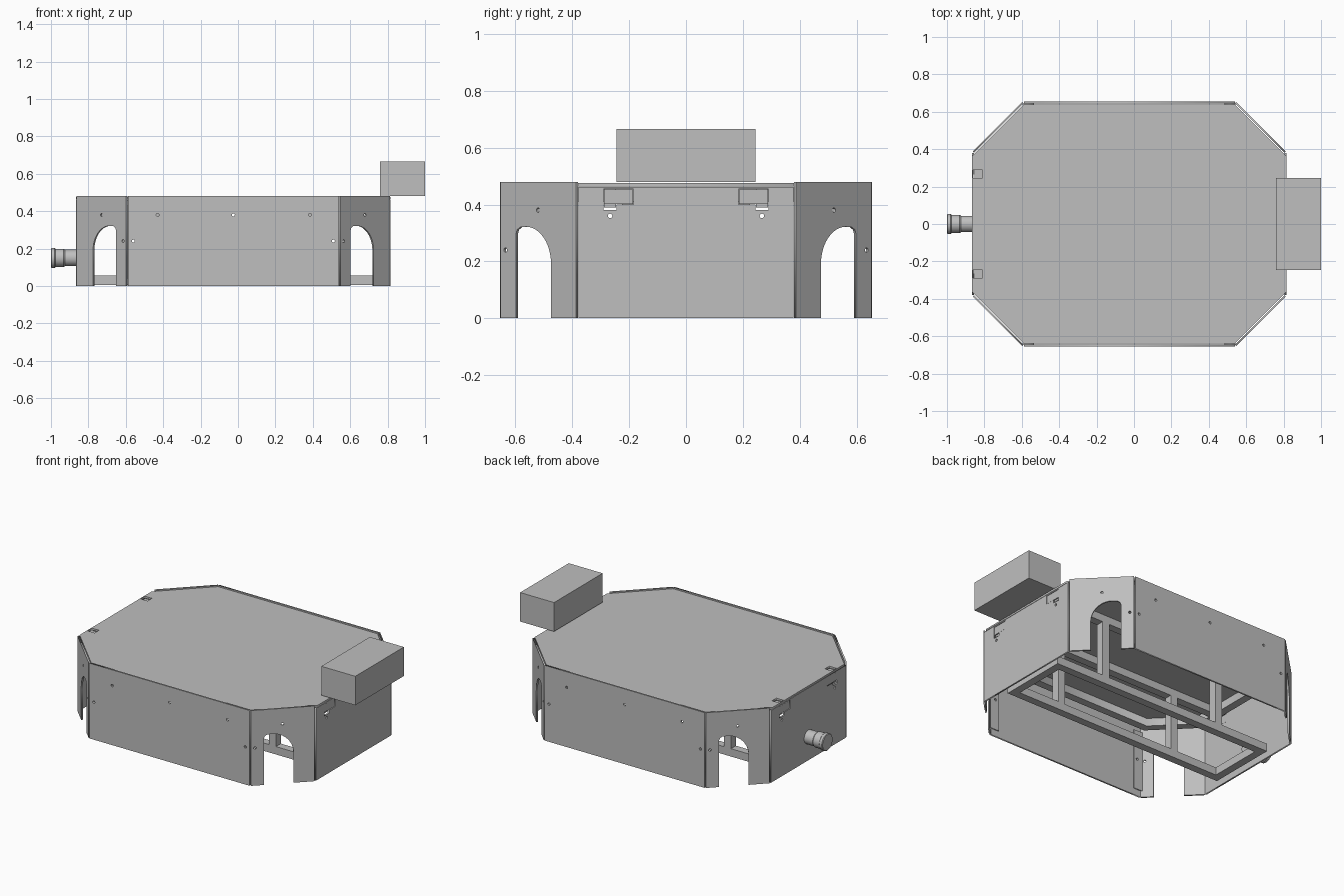
import bpy, bmesh, math
from mathutils import Matrix, Vector

if "Cube" in bpy.data.objects:
    bpy.data.objects.remove(bpy.data.objects["Cube"])

grey = bpy.data.materials.new("light_grey_metal")
grey.use_nodes = True
grey.diffuse_color = (0.52, 0.52, 0.52, 1)
grey.node_tree.nodes["Principled BSDF"].inputs["Base Color"].default_value = (0.52, 0.52, 0.52, 1)

CX = -0.025                     # body centre along x
HX, HY, CUT, H = 0.84, 0.655, 0.27, 0.48
T = 0.01                        # sheet thickness
UP = Vector((0, 0, 1))


def add_object(name, mesh):
    mesh.materials.clear()
    mesh.materials.append(grey)
    obj = bpy.data.objects.new(name, mesh)
    bpy.context.collection.objects.link(obj)
    return obj


def plate(name, loops, matrix, thickness=T):
    """Flat sheet from an outline followed by hole outlines."""
    curve = bpy.data.curves.new(name, 'CURVE')
    curve.dimensions = '2D'
    curve.fill_mode = 'BOTH'
    curve.extrude = thickness / 2
    for loop in loops:
        spline = curve.splines.new('POLY')
        spline.points.add(len(loop) - 1)
        for point, (x, y) in zip(spline.points, loop):
            point.co = (x, y, 0, 1)
        spline.use_cyclic_u = True
    temp = bpy.data.objects.new(name + "_outline", curve)
    bpy.context.collection.objects.link(temp)
    graph = bpy.context.evaluated_depsgraph_get()
    mesh = bpy.data.meshes.new_from_object(temp.evaluated_get(graph))
    bpy.data.objects.remove(temp)
    obj = add_object(name, mesh)
    obj.matrix_world = matrix
    return obj


def wall(name, start, direction, loops, thickness=T):
    """Upright sheet: loop x runs along direction, loop y runs up."""
    u = Vector((*direction, 0)).normalized()
    m = Matrix((u, UP, u.cross(UP))).transposed().to_4x4()
    m.translation = Vector((*start, 0))
    return plate(name, loops, m, thickness)


def box(name, x, y, z):
    bm = bmesh.new()
    bmesh.ops.create_cube(bm, size=1)
    for v in bm.verts:
        v.co = [(a + b) / 2 + c * (b - a) for (a, b), c in zip((x, y, z), v.co)]
    mesh = bpy.data.meshes.new(name)
    bm.to_mesh(mesh)
    bm.free()
    return add_object(name, mesh)


def rect(x0, x1, y0, y1):
    return [(x0, y0), (x1, y0), (x1, y1), (x0, y1)]


def hole(x, y, r=0.008):
    return [(x + r * math.cos(i * math.pi / 6), y + r * math.sin(i * math.pi / 6)) for i in range(12)]


def octagon(dx, d):
    """Body outline, inset by dx at the ends and d on the other sides."""
    hx, hy = HX - dx, HY - d
    s = HX + HY - CUT - d * math.sqrt(2)
    a, b = s - hy, s - hx
    return [(a, hy), (hx, b), (hx, -b), (a, -hy), (-a, -hy), (-hx, -b), (-hx, b), (-a, hy)]


# Lid, with two notches at the nozzle end, and the upper frame ring
notches = [rect(-0.835, -0.785, s * 0.267 - 0.022, s * 0.267 + 0.022) for s in (-1, 1)]
plate("lid", [octagon(0, 0.016)] + notches, Matrix.Translation((CX, 0, 0.469)), 0.012)
plate("upper_frame_ring", [octagon(0.06, 0.07), octagon(0.11, 0.12)],
      Matrix.Translation((CX, 0, 0.435)), 0.05)

LONG = HX - CUT
END = HY - CUT
for s, side in ((-1, "front"), (1, "back")):
    # Long side panel
    holes = [hole(x, 0.38) for x in (-0.405, 0, 0.41)] + [hole(x, 0.24) for x in (-0.535, 0.535)]
    wall(side + "_panel", (CX, s * (HY - T / 2)), (1, 0),
         [rect(-LONG + 0.006, LONG - 0.006, 0, H)] + holes)

    for e, end in ((-1, "right"), (1, "left")):
        # Corner panel with a lopsided arch
        length = CUT * math.sqrt(2)
        arch = [(0.08, 0), (0.08, 0.295), (0.086, 0.311), (0.1, 0.32)]
        arch += [(0.13 + 0.125 * math.sin(a), 0.19 + 0.132 * math.cos(a))
                 for a in (i * math.pi / 24 for i in range(13))]
        outline = [(0.004, 0)] + arch + [(0.255, 0), (length - 0.004, 0),
                                         (length - 0.004, H), (0.004, H)]
        inward = T / 2 / math.sqrt(2)
        wall(f"{side}_{end}_corner_panel",
             (CX + e * (LONG - inward), s * (HY - inward)), (e, -s),
             [outline, hole(0.19, 0.38), hole(0.028, 0.24)])
        # Joining strip behind the panel seam
        wall(f"{side}_{end}_seam_strip", (CX + e * LONG, s * (HY - T - 0.004)), (-e, 0),
             [rect(-0.004, 0.06, 0.04, 0.43), hole(0.035, 0.24)], 0.006)

# End panels with hook slots
for e, end in ((-1, "right"), (1, "left")):
    loops = [rect(-END + 0.006, END - 0.006, 0, 0.461)]
    for s in (-1, 1):
        a, b, c = s * 0.185, s * 0.245, s * 0.29
        loops.append([(a, 0.4), (b, 0.4), (b, 0.38), (c, 0.38), (c, 0.455), (a, 0.455)])
        loops.append(hole(s * 0.267, 0.36))
    wall(end + "_end_panel", (CX + e * (HX - T / 2), 0), (0, 1), loops)
    for s, side in ((-1, "front"), (1, "back")):
        x = CX + e * (HX - 0.009)
        y = sorted((s * 0.187, s * 0.288))
        box(f"{side}_{end}_hook_plate", sorted((x, x + e * 0.007)), y, (0.402, 0.453))
        y = sorted((s * 0.247, s * 0.288))
        box(f"{side}_{end}_hook_arm", sorted((x, x - e * 0.045)), y, (0.39, 0.462))

# Inner frame: lower and upper rails, posts and cross bars
B = 0.05
for s, side in ((-1, "front"), (1, "back")):
    y = (s * 0.2 - B / 2, s * 0.2 + B / 2)
    box(side + "_lower_rail", (-0.815, 0.765), y, (0.005, 0.055))
    box(side + "_upper_rail", (-0.755, 0.705), y, (0.411, 0.459))
    for x, end in ((-0.45, "right"), (0.4, "left")):
        box(f"{side}_{end}_post", (x - B / 2, x + B / 2), y, (0.055, 0.411))
for x, end in ((-0.79, "right"), (0.74, "left")):
    box(end + "_cross_bar", (x - B / 2, x + B / 2), (-0.175, 0.175), (0.005, 0.055))

# Box raised above the left end
box("raised_box", (0.76, 1.0), (-0.245, 0.245), (0.48, 0.665))

# Nozzle, turned around the x axis
profile = [(-0.85, 0), (-0.85, 0.044), (-0.925, 0.044), (-0.932, 0.049),
           (-0.975, 0.049), (-0.98, 0.054), (-0.996, 0.054), (-1, 0.05), (-1, 0)]
bm = bmesh.new()
verts = [bm.verts.new((x, 0, r)) for x, r in profile]
edges = [bm.edges.new(pair) for pair in zip(verts, verts[1:])]
bmesh.ops.spin(bm, geom=verts + edges, cent=(0, 0, 0), axis=(1, 0, 0),
               angle=math.tau, steps=32, use_merge=True)
bmesh.ops.remove_doubles(bm, verts=bm.verts, dist=0.0001)
bmesh.ops.recalc_face_normals(bm, faces=bm.faces)
mesh = bpy.data.meshes.new("nozzle")
bm.to_mesh(mesh)
bm.free()
nozzle = add_object("nozzle", mesh)
nozzle.location.z = 0.15
bpy.context.view_layer.objects.active = nozzle
nozzle.select_set(True)
bpy.ops.object.shade_smooth_by_angle(angle=math.radians(30))
